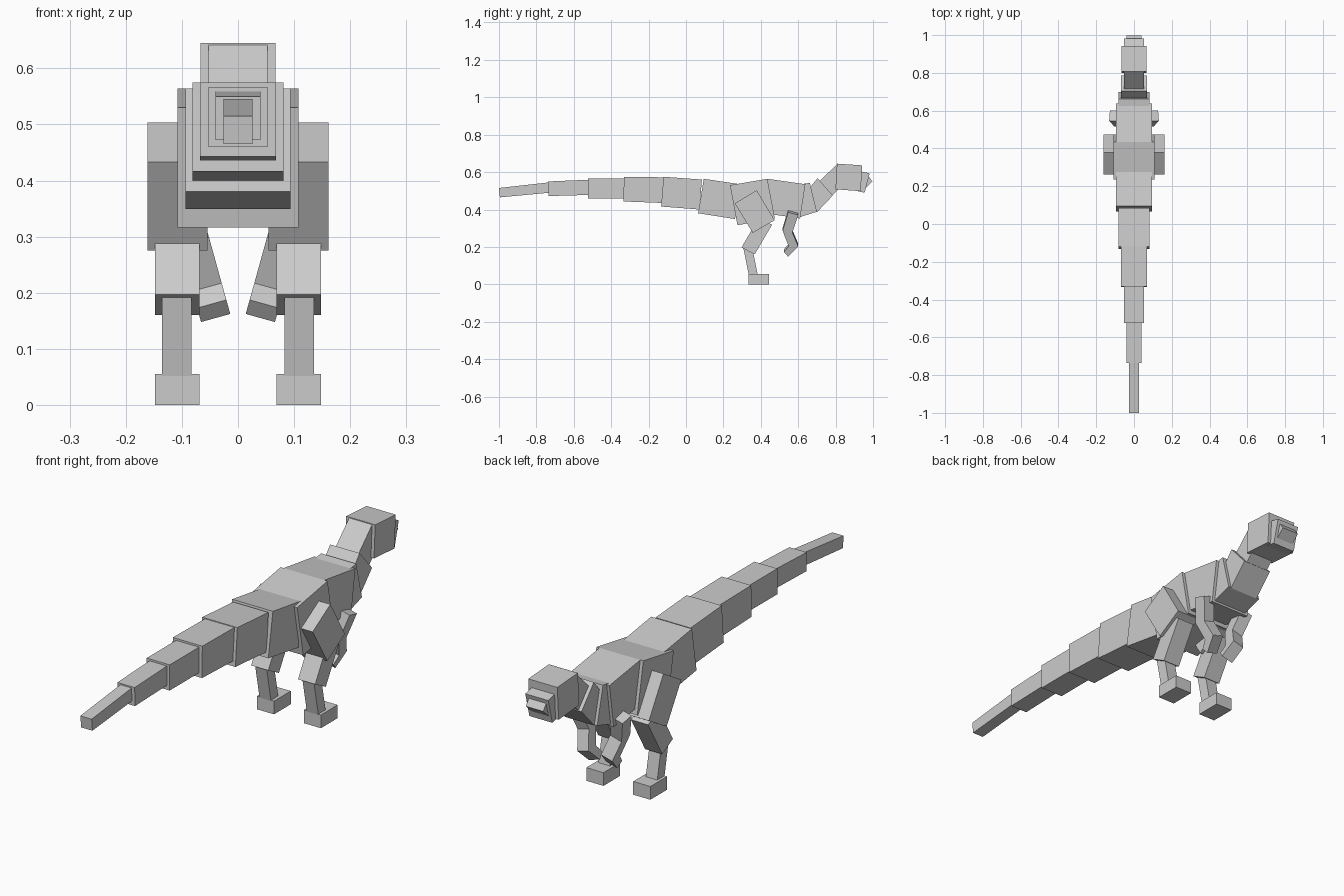
import bpy, math


def slab(name, quad, half, cx=0.0, tilt=0.0, pivot=0.0):
    """Block from a side outline (y, z), widened along x; tilt leans it about y."""
    c, s = math.cos(tilt), math.sin(tilt)
    n = len(quad)
    verts = []
    for u in (-half, half):
        for y, z in quad:
            verts.append((cx + u * c + math.tan(tilt) * (z - pivot), y, z - u * s))
    faces = [tuple(range(n)), tuple(range(2 * n - 1, n - 1, -1))]
    faces += [(i, i + n, (i + 1) % n + n, (i + 1) % n) for i in range(n)]
    mesh = bpy.data.meshes.new(name)
    mesh.from_pydata(verts, [], faces)
    # keep the outward direction consistent whatever the outline order
    area = sum(quad[i][0] * quad[(i + 1) % n][1] - quad[(i + 1) % n][0] * quad[i][1]
               for i in range(n))
    if area > 0:
        mesh.flip_normals()
    obj = bpy.data.objects.new(name, mesh)
    bpy.context.collection.objects.link(obj)
    return obj


def pair(name, quad, half, cx, tilt=0.0, pivot=0.0):
    for side, sx in (("left", -1), ("right", 1)):
        slab(f"{name}_{side}", quad, half, cx * sx, tilt * sx, pivot)


# Tail, tip to root
slab("tail_tip", [(-1, .515), (-.73, .545), (-.728, .49), (-.995, .465)], .026)
slab("tail_5", [(-.737, .55), (-.52, .559), (-.518, .478), (-.735, .472)], .04)
slab("tail_4", [(-.525, .567), (-.325, .567), (-.325, .46), (-.525, .46)], .053)
slab("tail_3", [(-.332, .575), (-.12, .572), (-.122, .435), (-.334, .443)], .068)
slab("tail_2", [(-.12, .575), (.085, .56), (.072, .40), (-.133, .416)], .081)
slab("tail_1", [(.095, .564), (.29, .535), (.262, .349), (.065, .38)], .094)

# Torso
slab("hips", [(.235, .53), (.435, .564), (.475, .352), (.275, .316)], .108)
slab("chest", [(.435, .564), (.638, .535), (.61, .352), (.405, .382)], .094)

# Neck
slab("neck_base", [(.61, .535), (.662, .542), (.70, .388), (.61, .36)], .081)
slab("neck_middle", [(.64, .49), (.703, .567), (.785, .475), (.70, .385)], .068)
slab("neck_top", [(.715, .552), (.81, .645), (.85, .54), (.775, .47)], .053)

# Head
slab("head", [(.807, .645), (.942, .636), (.934, .498), (.799, .508)], .067)
slab("snout", [(.92, .607), (.982, .593), (.955, .49), (.893, .503)], .053)
slab("nose", [(.972, .583), (.997, .55), (.957, .512), (.935, .548)], .04)

# Hind legs
pair("thigh", [(.378, .503), (.474, .343), (.357, .275), (.261, .433)], .0535, .1075)
pair("shin", [(.297, .197), (.39, .358), (.46, .318), (.367, .16)], .0395, .108)
pair("ankle", [(.307, .192), (.357, .182), (.385, .042), (.337, .042)], .0265, .109)
pair("foot", [(.335, .055), (.445, .055), (.445, 0), (.335, 0)], .0395, .108)

# Arms, leaning inward toward the hands
lean = math.radians(15.5)
pair("upper_arm", [(.546, .392), (.60, .378), (.568, .28), (.516, .292)], .027, .105, lean, .39)
pair("forearm", [(.516, .295), (.566, .29), (.60, .21), (.556, .192)], .027, .105, lean, .39)
pair("hand", [(.57, .235), (.60, .208), (.546, .155), (.524, .18)], .027, .105, lean, .39)
